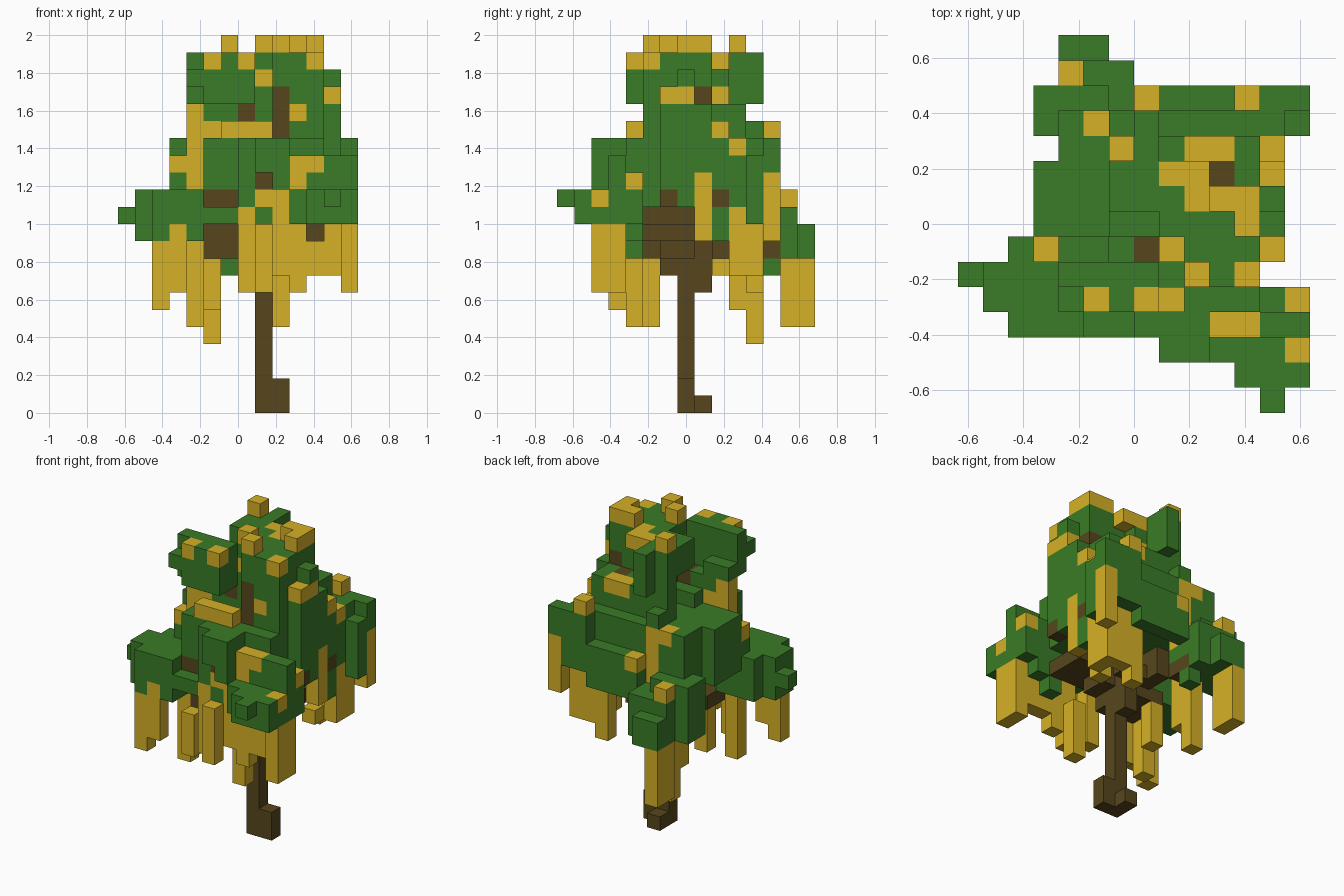
import bpy
import bmesh
from mathutils import Vector

default_cube = bpy.data.objects.get("Cube")
if default_cube:
    bpy.data.objects.remove(default_cube, do_unlink=True)

CELL = 1 / 11
ORIGIN = Vector((7, 7.5, 0))
cells = {}


def make_material(name, colour):
    material = bpy.data.materials.new(name)
    material.use_nodes = True
    material.diffuse_color = colour
    material.node_tree.nodes["Principled BSDF"].inputs["Base Color"].default_value = colour
    return material


def span(value):
    """Turn a single cell or an inclusive pair of cells into a range."""
    first, last = value if isinstance(value, tuple) else (value, value)
    return range(first, last + 1)


def fill(part, x, y, z):
    """Fill a block of grid cells; later blocks replace earlier ones."""
    for i in span(x):
        for j in span(y):
            for k in span(z):
                cells[i, j, k] = part


def leaf(x, y, z):
    fill("leaves", x, y, z)


def wood(x, y, z):
    fill("trunk", x, y, z)


def bloom(x, y, z):
    fill("blossom", x, y, z)


def build_part(part, material):
    """Make one object from the exposed sides of a part's cells."""
    bm = bmesh.new()
    for cell, owner in cells.items():
        if owner != part:
            continue
        centre = Vector(cell) + Vector((0.5, 0.5, 0.5)) - ORIGIN
        for axis in range(3):
            for sign in (-1, 1):
                neighbour = list(cell)
                neighbour[axis] += sign
                if tuple(neighbour) in cells:
                    continue
                normal, side, up = Vector(), Vector(), Vector()
                normal[axis] = sign / 2
                side[(axis + 1) % 3] = sign / 2
                up[(axis + 2) % 3] = 1 / 2
                middle = centre + normal
                corners = (-side - up, side - up, side + up, up - side)
                bm.faces.new([bm.verts.new((middle + c) * CELL) for c in corners])
    bmesh.ops.remove_doubles(bm, verts=bm.verts[:], dist=CELL / 100)
    mesh = bpy.data.meshes.new(part)
    bm.to_mesh(mesh)
    bm.free()
    mesh.materials.append(material)
    bpy.context.collection.objects.link(bpy.data.objects.new(part, mesh))


# Wide middle of the crown
leaf(x=(5, 11), y=(4, 11), z=(12, 15))
leaf(x=4, y=(7, 11), z=(12, 15))
leaf(x=12, y=(6, 10), z=(12, 15))
leaf(x=3, y=(7, 9), z=(12, 15))
leaf(x=(7, 9), y=3, z=(11, 15))
leaf(x=(5, 6), y=(3, 4), z=11)
leaf(x=8, y=2, z=(14, 15))
leaf(x=9, y=2, z=(13, 15))
leaf(x=(10, 12), y=(3, 4), z=(11, 13))

# Narrow neck and the high clusters
leaf(x=(9, 11), y=5, z=(16, 17))
leaf(x=(5, 6), y=6, z=(16, 17))
leaf(x=(6, 7), y=(6, 7), z=16)
leaf(x=(8, 11), y=(6, 10), z=(16, 17))
leaf(x=(6, 7), y=10, z=(16, 17))
leaf(x=12, y=(6, 8), z=(16, 17))
leaf(x=(5, 7), y=(4, 5), z=(18, 20))
leaf(x=4, y=5, z=(18, 20))
leaf(x=4, y=4, z=19)
leaf(x=(4, 5), y=6, z=18)
leaf(x=(9, 11), y=5, z=(18, 20))
leaf(x=(8, 11), y=(6, 8), z=(18, 20))
leaf(x=(6, 7), y=(8, 9), z=(19, 20))
leaf(x=8, y=9, z=(18, 20))
leaf(x=6, y=10, z=(18, 20))
leaf(x=7, y=(10, 11), z=(18, 20))

# Long arm on the right side
leaf(x=(2, 4), y=(3, 6), z=(10, 12))
leaf(x=1, y=(4, 5), z=(10, 12))
leaf(x=0, y=5, z=11)
leaf(x=3, y=6, z=13)

# Front arm
leaf(x=(10, 13), y=(2, 4), z=(11, 12))
leaf(x=(12, 13), y=3, z=(13, 14))
leaf(x=12, y=4, z=10)
leaf(x=11, y=4, z=9)
leaf(x=(11, 13), y=1, z=(11, 12))
leaf(x=12, y=0, z=12)

# Back arm
leaf(x=(3, 6), y=11, z=(9, 12))
leaf(x=(3, 5), y=12, z=(9, 12))
leaf(x=6, y=12, z=(8, 11))
leaf(x=(4, 6), y=13, z=(9, 11))
leaf(x=(4, 5), y=14, z=(9, 10))

# Back left shoulder
leaf(x=(11, 12), y=(11, 12), z=(12, 15))
leaf(x=13, y=12, z=(14, 15))
leaf(x=13, y=11, z=(11, 14))
leaf(x=(7, 10), y=12, z=(11, 13))
leaf(x=(11, 12), y=9, z=(10, 11))

# Trunk, foot and branches
wood(x=8, y=7, z=(0, 11))
wood(x=9, y=7, z=(0, 1))
wood(x=8, y=8, z=0)
wood(x=8, y=8, z=(7, 9))
wood(x=(7, 8), y=6, z=(8, 9))
wood(x=(5, 9), y=(6, 7), z=9)
wood(x=(8, 9), y=9, z=9)
wood(x=7, y=(9, 10), z=(9, 10))
wood(x=6, y=11, z=9)
wood(x=(5, 6), y=5, z=(9, 10))
wood(x=(7, 11), y=(5, 7), z=10)
wood(x=(7, 9), y=(5, 7), z=11)
wood(x=(5, 6), y=4, z=12)
wood(x=8, y=3, z=13)
wood(x=6, y=12, z=9)
wood(x=12, y=6, z=12)
wood(x=12, y=9, z=12)
wood(x=7, y=6, z=17)
wood(x=9, y=5, z=(16, 18))
wood(x=11, y=8, z=18)
wood(x=10, y=9, z=(16, 17))

# Hanging vines of blossom
bloom(x=2, y=3, z=(6, 9))
bloom(x=3, y=3, z=(7, 10))
bloom(x=4, y=5, z=(5, 9))
bloom(x=5, y=4, z=(6, 8))
bloom(x=5, y=7, z=(6, 8))
bloom(x=7, y=3, z=(7, 11))
bloom(x=8, y=2, z=(7, 10))
bloom(x=9, y=4, z=(5, 8))
bloom(x=9, y=3, z=(8, 11))
bloom(x=10, y=3, z=(7, 10))
bloom(x=11, y=3, z=(8, 9))
bloom(x=12, y=3, z=(8, 10))
bloom(x=13, y=(2, 3), z=(7, 10))
bloom(x=4, y=(13, 14), z=(5, 8))
bloom(x=5, y=11, z=(4, 8))
bloom(x=5, y=10, z=(6, 11))
bloom(x=10, y=11, z=(7, 11))
bloom(x=11, y=11, z=(8, 11))
bloom(x=12, y=(10, 11), z=(8, 11))
bloom(x=11, y=9, z=8)
bloom(x=12, y=8, z=(10, 13))
bloom(x=13, y=12, z=(10, 13))
bloom(x=4, y=6, z=(13, 17))
bloom(x=6, y=11, z=(11, 15))

# Blossom on top of the crown
bloom(x=6, y=10, z=21)
bloom(x=(10, 11), y=8, z=21)
bloom(x=11, y=7, z=21)
bloom(x=8, y=6, z=21)
bloom(x=9, y=5, z=21)
bloom(x=9, y=8, z=20)
bloom(x=(8, 9), y=9, z=20)
bloom(x=11, y=5, z=20)
bloom(x=5, y=4, z=20)
bloom(x=7, y=4, z=20)

# Blossom scattered on the sides
bloom(x=8, y=6, z=19)
bloom(x=8, y=9, z=18)
bloom(x=12, y=(6, 7), z=18)
leaf(x=12, y=7, z=19)
leaf(x=6, y=11, z=16)
bloom(x=10, y=5, z=17)
bloom(x=12, y=9, z=16)
bloom(x=12, y=10, z=15)
bloom(x=(9, 10), y=10, z=17)
bloom(x=(6, 8), y=4, z=16)
bloom(x=5, y=6, z=16)
bloom(x=11, y=12, z=16)
bloom(x=7, y=12, z=13)
bloom(x=5, y=11, z=15)
bloom(x=4, y=13, z=12)
bloom(x=3, y=6, z=14)
bloom(x=(10, 11), y=3, z=14)
bloom(x=10, y=3, z=13)
bloom(x=13, y=4, z=13)
bloom(x=13, y=2, z=12)
bloom(x=(8, 9), y=3, z=12)

build_part("leaves", make_material("leaf green", (0.042, 0.2, 0.02, 1)))
build_part("trunk", make_material("bark brown", (0.095, 0.062, 0.012, 1)))
build_part("blossom", make_material("golden yellow", (0.67, 0.44, 0.02, 1)))
